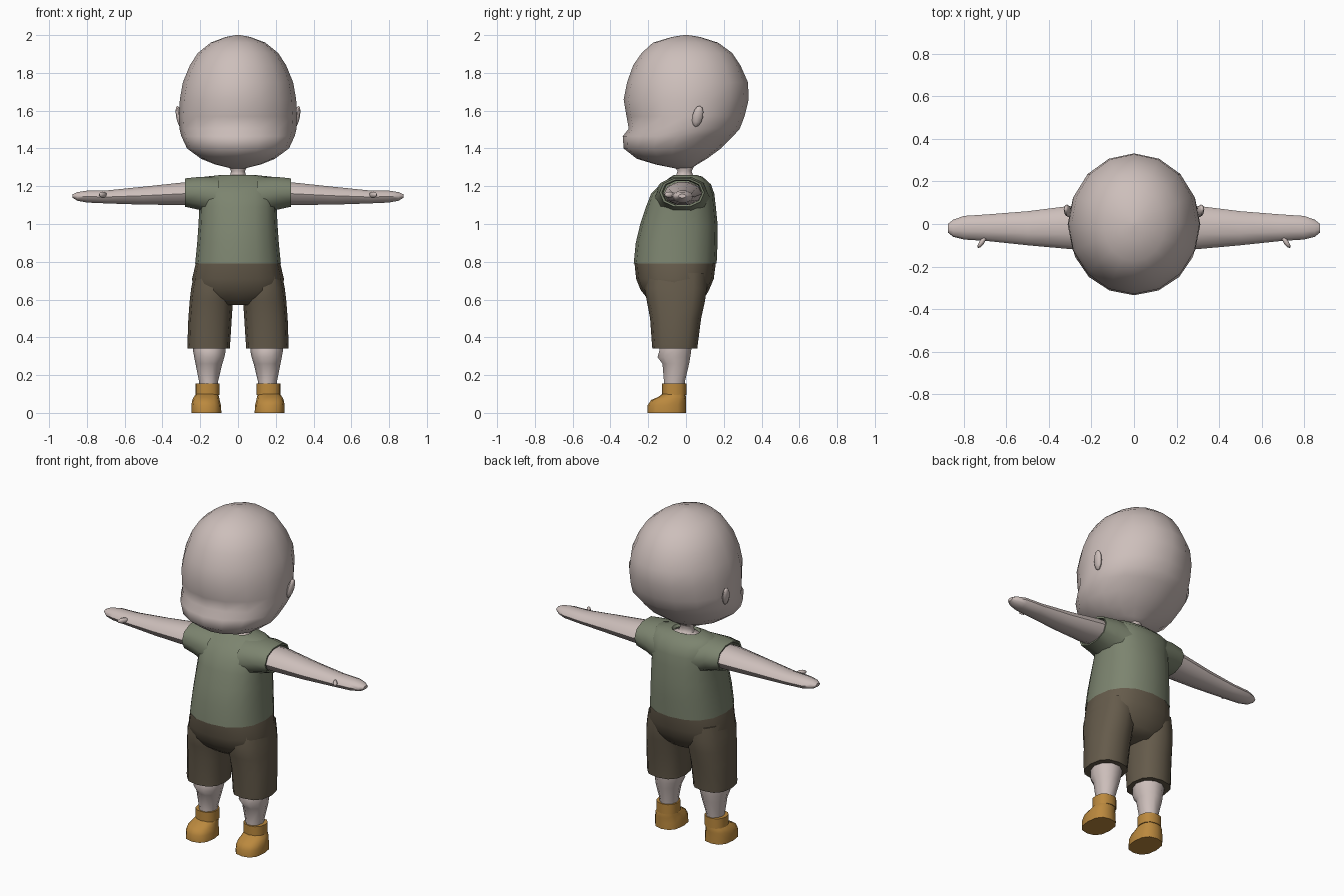
import bpy, bmesh, math
from mathutils import Matrix


def mat(name, rgb):
    m = bpy.data.materials.new(name)
    m.diffuse_color = [(c / 255 / 12.92) if c < 11 else ((c / 255 + 0.055) / 1.055) ** 2.4 for c in rgb] + [1]
    return m


SKIN = mat("skin", (205, 191, 187))
GREEN = mat("shirt_green", (124, 132, 111))
BROWN = mat("shorts_brown", (101, 91, 75))
TAN = mat("boot_tan", (187, 137, 62))


def finish(name, bm, material, mirror, angle):
    bmesh.ops.recalc_face_normals(bm, faces=bm.faces)
    me = bpy.data.meshes.new(name)
    bm.to_mesh(me)
    bm.free()
    ob = bpy.data.objects.new(name, me)
    bpy.context.collection.objects.link(ob)
    me.materials.append(material)
    bpy.ops.object.select_all(action='DESELECT')
    ob.select_set(True)
    bpy.context.view_layer.objects.active = ob
    bpy.ops.object.shade_smooth_by_angle(angle=math.radians(angle))
    if mirror:
        ob.modifiers.new("mirror", 'MIRROR')
    return ob


def loft(name, rings, material, axis='z', n=12, power=1.0, caps=(True, True), mirror=False, angle=50):
    """Skin rings (position, a_min, a_max, b_min, b_max) along z (a=x, b=y) or x (a=y, b=z)."""
    bm = bmesh.new()
    loops = []
    for p, a0, a1, b0, b1 in rings:
        loop = []
        for i in range(n):
            t = 2 * math.pi * i / n
            c, s = (math.copysign(abs(f) ** power, f) for f in (math.cos(t), math.sin(t)))
            a, b = (a0 + a1) / 2 + c * (a1 - a0) / 2, (b0 + b1) / 2 + s * (b1 - b0) / 2
            loop.append(bm.verts.new((a, b, p) if axis == 'z' else (p, a, b)))
        loops.append(loop)
    for lo, hi in zip(loops, loops[1:]):
        for i in range(n):
            j = (i + 1) % n
            bm.faces.new((lo[i], lo[j], hi[j], hi[i]))
    for use, loop in zip(caps, (loops[0], loops[-1])):
        if use:
            bm.faces.new(loop)
    return finish(name, bm, material, mirror, angle)


def blob(name, loc, scale, rot, material, mirror=True):
    bm = bmesh.new()
    bmesh.ops.create_uvsphere(bm, u_segments=8, v_segments=6, radius=1)
    m = Matrix.Translation(loc) @ rot @ Matrix.Diagonal((*scale, 1))
    bmesh.ops.transform(bm, matrix=m, verts=bm.verts)
    return finish(name, bm, material, mirror, 60)


# Head: round skull with a protruding lower face
loft("head", [(z, -w, w, f, b) for z, w, f, b in (
    (1.295, .04, -.06, .03), (1.315, .12, -.16, .06), (1.345, .195, -.26, .11), (1.40, .27, -.33, .185),
    (1.465, .30, -.335, .25), (1.505, .31, -.303, .285), (1.57, .312, -.315, .31), (1.66, .308, -.33, .332),
    (1.75, .292, -.312, .328), (1.84, .255, -.28, .288), (1.905, .213, -.235, .245), (1.96, .145, -.175, .17),
    (1.99, .065, -.075, .075), (2.0, .012, -.012, .012))], SKIN, n=16, angle=60)

# Ears and neck
blob("ear", (.312, .062, 1.57), (.016, .028, .058),
     Matrix.Rotation(math.radians(10), 4, 'Y') @ Matrix.Rotation(math.radians(-12), 4, 'X'), SKIN)
loft("neck", [(1.20, -.12, .12, -.10, .09), (1.235, -.085, .085, -.075, .065), (1.25, -.045, .045, -.055, .04),
              (1.28, -.036, .036, -.045, .03), (1.32, -.06, .06, -.07, .05)], SKIN)

# Shirt body with an open neck and hem
loft("shirt_body", [(z, -w, w, f, b) for z, w, f, b in (
    (.79, .227, -.277, .162), (.90, .216, -.266, .167), (1.0, .209, -.242, .167), (1.09, .205, -.212, .158),
    (1.16, .21, -.185, .15), (1.21, .21, -.135, .132), (1.25, .18, -.08, .088), (1.26, .085, -.062, .055),
    (1.245, .075, -.055, .048))], GREEN, n=16, power=.85, caps=(False, False))

# Sleeves with a thin inner lip
loft("sleeve", [(.10, -.17, .13, 1.02, 1.252), (.20, -.155, .115, 1.07, 1.254), (.28, -.14, .097, 1.088, 1.245),
                (.278, -.128, .087, 1.098, 1.235), (.24, -.12, .08, 1.10, 1.23)],
     GREEN, axis='x', n=10, power=.9, caps=(False, False), mirror=True)

# Arms tapering to mitten hands, with small thumbs
loft("arm", [(.20, -.115, .085, 1.10, 1.225), (.30, -.118, .085, 1.098, 1.222), (.50, -.10, .06, 1.10, 1.20),
             (.69, -.08, .045, 1.107, 1.18), (.80, -.073, .038, 1.112, 1.178), (.85, -.06, .02, 1.122, 1.17),
             (.875, -.04, .0, 1.138, 1.158)], SKIN, axis='x', n=10, mirror=True)
blob("thumb", (.715, -.085, 1.155), (.012, .034, .016), Matrix.Rotation(math.radians(35), 4, 'Z'), SKIN)

# Shorts: seat and two wide legs
loft("shorts_seat", [(.57, -.13, .13, -.16, .06), (.60, -.20, .20, -.20, .092), (.65, -.238, .238, -.24, .122),
                     (.71, -.243, .243, -.264, .147), (.795, -.223, .223, -.273, .158)], BROWN, n=16, power=.85)
loft("shorts_leg", [(.34, .042, .266, -.178, .06), (.36, .042, .268, -.18, .062), (.50, .033, .263, -.19, .08),
                    (.59, .027, .256, -.207, .10), (.66, .02, .248, -.22, .11), (.74, .03, .232, -.21, .11)],
     BROWN, n=12, power=.8, mirror=True)

# Lower legs with a slight knee bump
loft("leg", [(.12, .107, .203, -.118, -.005), (.17, .105, .207, -.12, -.002), (.26, .083, .225, -.128, .02),
             (.295, .072, .232, -.155, .027), (.33, .065, .238, -.145, .032), (.40, .065, .24, -.14, .035)],
     SKIN, n=10, mirror=True)

# Boots: cuff and rounded foot
loft("boot_cuff", [(.095, .098, .226, -.126, .002), (.155, .098, .226, -.126, .002)],
     TAN, n=12, power=.85, mirror=True)
loft("boot_foot", [(0, .088, .247, -.205, .0), (.04, .09, .247, -.203, .0), (.068, .097, .242, -.185, .0),
                   (.083, .10, .235, -.15, .0), (.105, .106, .22, -.118, -.004)],
     TAN, n=12, power=.8, mirror=True)
